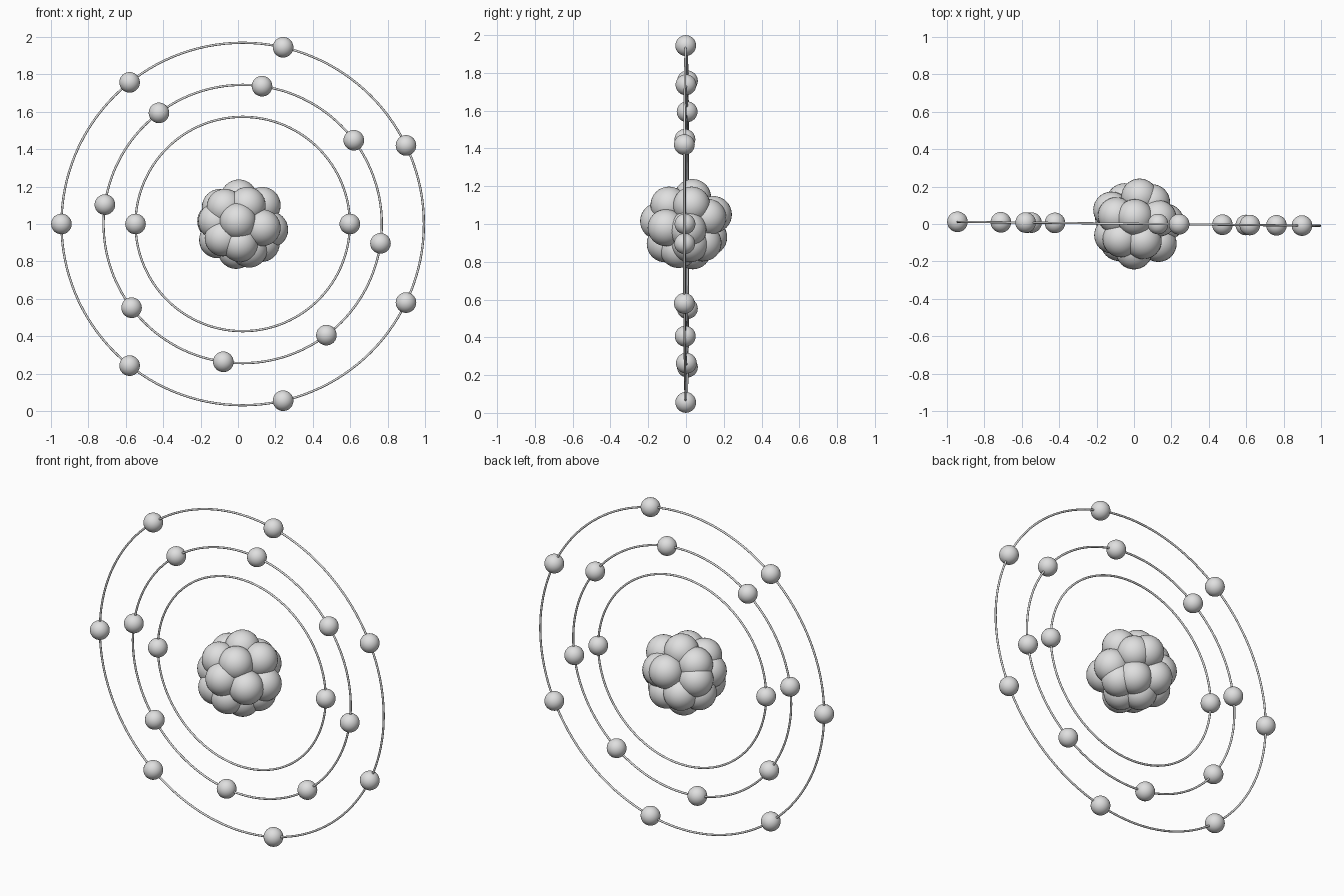
import bpy
import math
from mathutils import Vector

cube = bpy.data.objects.get("Cube")
if cube:
    bpy.data.objects.remove(cube, do_unlink=True)

grey = bpy.data.materials.new("light_grey")
grey.use_nodes = True
colour = (0.74, 0.74, 0.74, 1)
grey.diffuse_color = colour
grey.node_tree.nodes["Principled BSDF"].inputs["Base Color"].default_value = colour

CENTRE = Vector((0.025, 0.001, 1.0))
TILT = 0.011          # the ring plane turns slightly about the vertical


def finish(name):
    obj = bpy.context.object
    obj.name = name
    obj.data.materials.append(grey)
    bpy.ops.object.shade_smooth()
    return obj


def ball(name, location, radius):
    bpy.ops.mesh.primitive_uv_sphere_add(
        segments=32, ring_count=16, radius=radius, location=location)
    return finish(name)


# Orbit rings with their electrons: radius and electron angles in degrees,
# measured from +x towards +z
shells = {
    "inner": (0.573, (0, 180)),
    "middle": (0.744, (-8, 37, 82, 127, 172, 217, 262, 307)),
    "outer": (0.969, (-25.7, 25.7, 77.1, 128.6, 180, 231.4, 282.9)),
}
for shell, (radius, angles) in shells.items():
    bpy.ops.mesh.primitive_torus_add(
        major_radius=radius, minor_radius=0.006, major_segments=128,
        minor_segments=10, location=CENTRE,
        rotation=(math.pi / 2, 0, -TILT))
    finish(shell + "_orbit_ring")
    for i, angle in enumerate(angles):
        a = math.radians(angle)
        x = radius * math.cos(a)
        offset = Vector((x, -TILT * x, radius * math.sin(a)))
        ball(f"{shell}_electron_{i + 1}", CENTRE + offset, 0.055)

# Nucleus: a cluster of overlapping balls around a hidden core
nucleons = [
    (0, -.145, .015), (.005, .035, .14), (-.095, .045, .09), (.05, -.09, .1),
    (.13, .03, .1), (.17, .01, -.03), (.03, .145, .05), (.095, .115, .035),
    (-.115, -.06, .015), (-.11, .03, -.085), (-.01, .035, -.142),
    (.06, -.04, -.135), (.01, -.11, -.105), (.125, .02, -.105),
    (.13, -.105, -.02), (-.05, .12, -.07), (.07, .09, -.1),
    (-.12, .075, .015), (-.08, -.1, -.075), (-.07, -.08, .09),
]
for i, offset in enumerate(nucleons):
    ball(f"nucleon_{i + 1}", Vector((0, 0, 1)) + Vector(offset), 0.098)
ball("nucleus_core", (0.02, 0, 1), 0.13)
